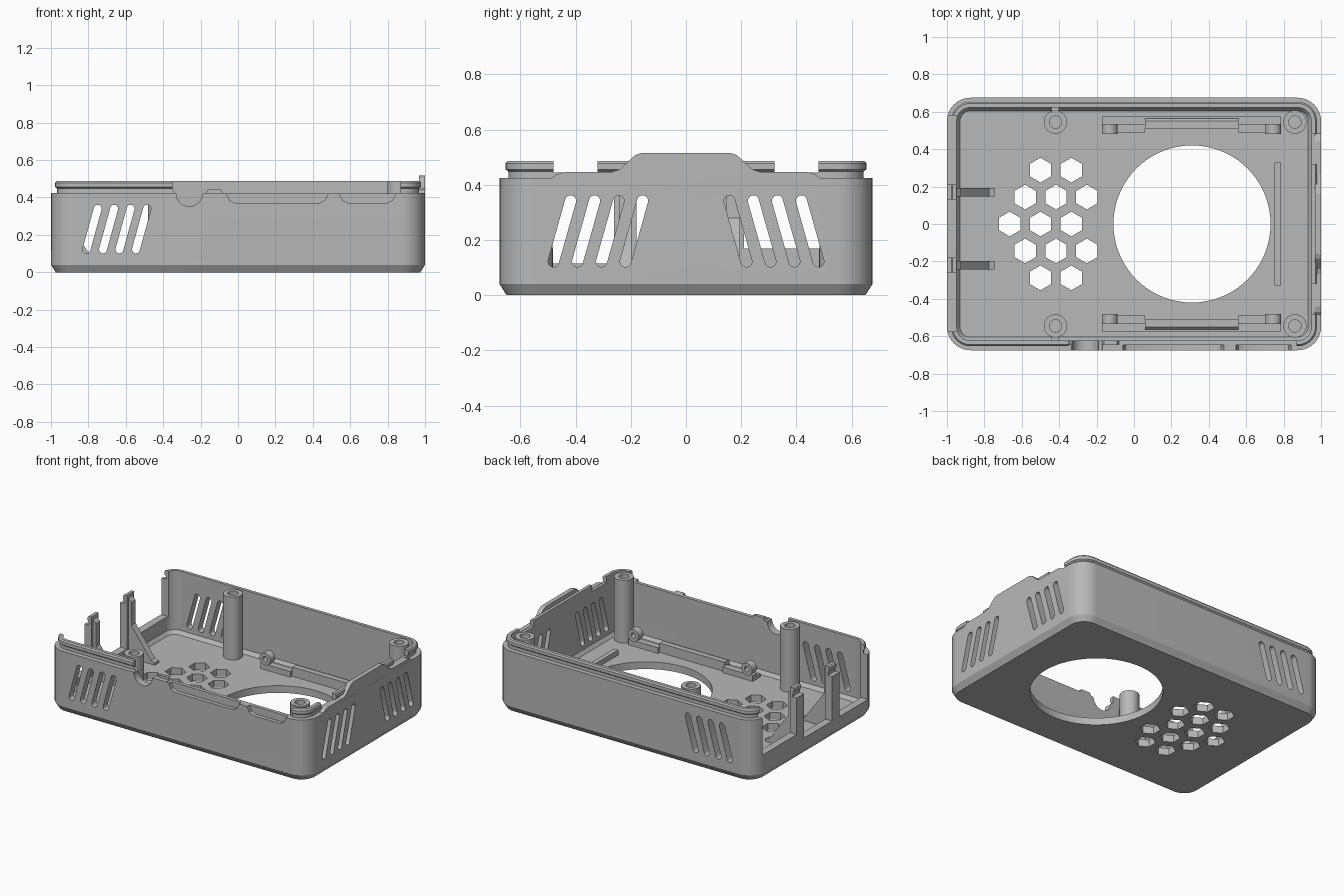
import bpy, bmesh
from math import sin, cos, pi, atan2

if "Cube" in bpy.data.objects:
    bpy.data.objects.remove(bpy.data.objects["Cube"])

grey = bpy.data.materials.new("matte grey plastic")
grey.use_nodes = True
colour = (0.48, 0.48, 0.48, 1)
grey.diffuse_color = colour
for node in grey.node_tree.nodes:
    if node.type == 'BSDF_PRINCIPLED':
        node.inputs["Base Color"].default_value = colour


def place(axis, u, v, t):
    return {'x': (t, u, v), 'y': (u, t, v), 'z': (u, v, t)}[axis]


def circle(cu, cv, r, n=32, start=0.0):
    return [(cu + r * cos(start + 2 * pi * i / n), cv + r * sin(start + 2 * pi * i / n)) for i in range(n)]


def capsule(p, q, r, n=8):
    """Outline of a rounded slot between two points."""
    a = atan2(q[1] - p[1], q[0] - p[0])
    arc = [a - pi / 2 + pi * i / n for i in range(n + 1)]
    return ([(q[0] + r * cos(t), q[1] + r * sin(t)) for t in arc] +
            [(p[0] - r * cos(t), p[1] - r * sin(t)) for t in arc])


def rect(u0, u1, v0, v1):
    return [(u0, v0), (u1, v0), (u1, v1), (u0, v1)]


def bridge(bm, a, b):
    n = len(a)
    for i in range(n):
        bm.faces.new((a[i], a[(i + 1) % n], b[(i + 1) % n], b[i]))


def prism(bm, pts, axis, lo, hi):
    a, b = ([bm.verts.new(place(axis, u, v, t)) for u, v in pts] for t in (lo, hi))
    bm.faces.new(a)
    bm.faces.new(b)
    bridge(bm, a, b)


def tube(bm, cu, cv, r_out, r_in, axis, lo, hi):
    loops = []
    for r, t in ((r_out, lo), (r_out, hi), (r_in, hi), (r_in, lo)):
        loops.append([bm.verts.new(place(axis, u, v, t)) for u, v in circle(cu, cv, r)])
    for i in range(4):
        bridge(bm, loops[i], loops[(i + 1) % 4])


def finish(bm, name):
    bmesh.ops.recalc_face_normals(bm, faces=bm.faces)
    mesh = bpy.data.meshes.new(name)
    bm.to_mesh(mesh)
    bm.free()
    mesh.materials.append(grey)
    ob = bpy.data.objects.new(name, mesh)
    bpy.context.collection.objects.link(ob)
    return ob


def activate(ob):
    bpy.ops.object.select_all(action='DESELECT')
    ob.select_set(True)
    bpy.context.view_layer.objects.active = ob


def smooth(ob):
    activate(ob)
    bpy.ops.object.shade_smooth_by_angle(angle=0.5)


def cut(ob, cutter):
    cutter.hide_render = True
    mod = ob.modifiers.new("cut", 'BOOLEAN')
    mod.operation = 'DIFFERENCE'
    mod.solver = 'EXACT'
    mod.object = cutter
    activate(ob)
    bpy.ops.object.modifier_apply(modifier=mod.name)
    bpy.data.objects.remove(cutter)


def rounded_ring(bm, inset, z):
    hx, hy, r = 1 - inset, 0.675 - inset, 0.125 - inset
    ring = []
    for k, (sx, sy) in enumerate(((1, 1), (-1, 1), (-1, -1), (1, -1))):
        for i in range(11):
            a = k * pi / 2 + i * pi / 20
            ring.append(bm.verts.new((sx * (hx - r) + r * cos(a), sy * (hy - r) + r * sin(a), z)))
    return ring


# Tray shell: chamfered base, outer wall, snap lip, inner wall and floor
FLOOR = 0.05
bm = bmesh.new()
section = [(0.025, 0), (0, 0.04), (0, 0.425), (0.032, 0.425), (0.032, 0.448), (0.022, 0.456),
           (0.022, 0.478), (0.03, 0.487), (0.052, 0.487), (0.052, 0.075), (0.07, FLOOR)]
rings = [rounded_ring(bm, d, z) for d, z in section]
for a, b in zip(rings, rings[1:]):
    bridge(bm, a, b)
bm.faces.new(rings[0])
bm.faces.new(rings[-1])
shell = finish(bm, "tray_shell")

# Openings through the floor and walls
bm = bmesh.new()
prism(bm, circle(0.31, 0, 0.42, 72), 'z', -0.1, 0.09)
for y, xs in ((0.288, (-0.5, -0.335)), (0.144, (-0.582, -0.417, -0.252)), (0, (-0.665, -0.5, -0.335)),
              (-0.144, (-0.582, -0.417, -0.252)), (-0.288, (-0.5, -0.335))):
    for x in xs:
        prism(bm, circle(x, y, 0.066, 6, pi / 6), 'z', -0.1, 0.09)
for i in range(4):
    x = -0.81 + 0.088 * i
    prism(bm, capsule((x, 0.122), (x + 0.06, 0.34), 0.021), 'y', -0.8, 0.8)
    y = 0.48 - 0.087 * i
    for s in (-1, 1):
        prism(bm, capsule((s * y, 0.122), (s * (y - 0.062), 0.342), 0.02), 'x', 0.88, 1.1)
# Port openings in the left end
for y0, y1, sill in ((0.21, 0.58, 0.17), (-0.18, 0.13, 0.115), (-0.575, -0.26, 0.115)):
    prism(bm, rect(y0, y1, sill, 0.7), 'x', -1.1, -0.9)
# Lip gaps beside the raised tab and along the front
for s in (-1, 1):
    prism(bm, rect(s * 0.32, s * 0.48, 0.444, 0.7), 'x', 0.9, 1.1)
prism(bm, [(-0.35, 0.7), (-0.35, 0.44), (-0.33, 0.422), (-0.17, 0.422), (-0.16, 0.442), (-0.09, 0.442),
           (-0.08, 0.422), (0.87, 0.422), (0.87, 0.7)], 'y', -0.8, -0.59)
cut(shell, finish(bm, "opening_cutter"))

# Jack notch and shallow outer recesses on the front
bm = bmesh.new()
prism(bm, circle(-0.26, 0.422, 0.07), 'y', -0.8, -0.59)
for x0, x1 in ((-0.06, 0.48), (0.545, 0.84)):
    prism(bm, [(x0, 0.6), (x0, 0.415), (x0 + 0.015, 0.385), (x0 + 0.045, 0.37), (x1 - 0.045, 0.37),
               (x1 - 0.015, 0.385), (x1, 0.415), (x1, 0.6)], 'y', -0.8, -0.648)
cut(shell, finish(bm, "recess_cutter"))
smooth(shell)

# Raised tab on the right end
bm = bmesh.new()
half = [(0.49, 0.42), (0.47, 0.437), (0.44, 0.446), (0.27, 0.446), (0.24, 0.456), (0.185, 0.507), (0.16, 0.516)]
prism(bm, half + [(-y, z) for y, z in reversed(half)], 'x', 0.968, 0.9995)
finish(bm, "raised_tab")

# Gusseted ribs behind the port pillars
for y, name in ((0.17, "back_port_rib"), (-0.22, "front_port_rib")):
    bm = bmesh.new()
    prism(bm, [(-0.96, 0.03), (-0.745, 0.03), (-0.745, 0.065), (-0.775, 0.075), (-0.925, 0.28),
               (-0.925, 0.44), (-0.96, 0.475)], 'y', y - 0.023, y + 0.023)
    finish(bm, name)

# Screw posts; the left pair is tied to the walls by small webs
for s, side in ((1, "back"), (-1, "front")):
    for x, end in ((-0.42, "left"), (0.86, "right")):
        bm = bmesh.new()
        tube(bm, x, s * 0.545, 0.062, 0.033, 'z', 0.03, 0.487)
        smooth(finish(bm, f"{side}_{end}_screw_post"))
    bm = bmesh.new()
    prism(bm, rect(-0.44, -0.4, s * 0.6, s * 0.63), 'z', 0.03, 0.41)
    finish(bm, side + "_post_web")

    # Hinge rail with an eyelet at each end
    bm = bmesh.new()
    prism(bm, rect(-0.17, 0.785, s * 0.51, s * 0.575), 'z', 0.03, 0.075)
    prism(bm, [(s * 0.51, 0.03), (s * 0.565, 0.03), (s * 0.565, 0.1), (s * 0.55, 0.115), (s * 0.51, 0.115)],
          'x', 0.06, 0.56)
    for x0, x1, xe in ((-0.17, 0.06, -0.13), (0.56, 0.785, 0.745)):
        prism(bm, rect(x0, x1, s * 0.49, s * 0.535), 'z', 0.03, 0.09)
        tube(bm, xe, 0.128, 0.042, 0.018, 'y', *sorted((s * 0.482, s * 0.535)))
    smooth(finish(bm, side + "_hinge_rail"))

# Narrow stop bar on the floor near the right end
bm = bmesh.new()
prism(bm, rect(0.752, 0.785, -0.33, 0.33), 'z', 0.03, 0.085)
finish(bm, "stop_bar")
